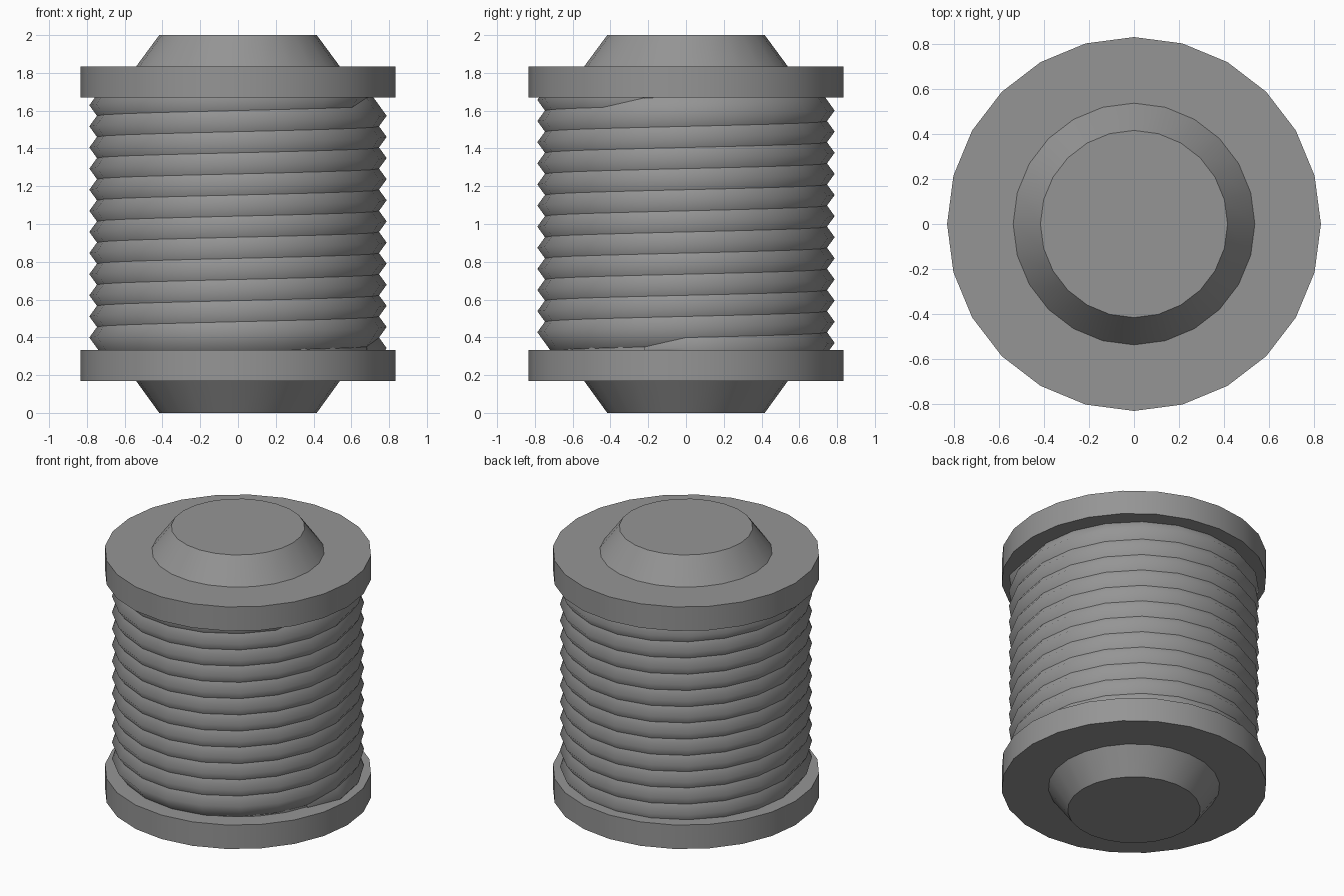
import bpy, bmesh, math

if "Cube" in bpy.data.objects:
    bpy.data.objects.remove(bpy.data.objects["Cube"], do_unlink=True)

grey = bpy.data.materials.new("mid_grey")
grey.use_nodes = True
grey.diffuse_color = (0.3, 0.3, 0.3, 1)
grey.node_tree.nodes["Principled BSDF"].inputs["Base Color"].default_value = (0.3, 0.3, 0.3, 1)


def finish(name, bm, angle):
    bmesh.ops.recalc_face_normals(bm, faces=bm.faces)
    mesh = bpy.data.meshes.new(name)
    bm.to_mesh(mesh)
    bm.free()
    obj = bpy.data.objects.new(name, mesh)
    bpy.context.collection.objects.link(obj)
    mesh.materials.append(grey)
    bpy.ops.object.select_all(action="DESELECT")
    obj.select_set(True)
    bpy.context.view_layer.objects.active = obj
    bpy.ops.object.shade_smooth_by_angle(angle=math.radians(angle))


def drum(name, r_low, r_high, z_low, z_high, sides=24):
    bm = bmesh.new()
    rings = []
    for r, z in ((r_low, z_low), (r_high, z_high)):
        rings.append([bm.verts.new((r * math.cos(math.tau * i / sides),
                                    r * math.sin(math.tau * i / sides), z))
                      for i in range(sides)])
        bm.faces.new(rings[-1])
    for i in range(sides):
        j = (i + 1) % sides
        bm.faces.new((rings[0][i], rings[0][j], rings[1][j], rings[1][i]))
    finish(name, bm, 30)


# End flanges and tapered bosses
drum("bottom_boss", 0.417, 0.54, 0, 0.17)
drum("bottom_flange", 0.833, 0.833, 0.168, 0.333)
drum("top_flange", 0.833, 0.833, 1.67, 1.835)
drum("top_boss", 0.54, 0.417, 1.833, 2)

# Core inside the thread
drum("core", 0.71, 0.71, 0.3, 1.7)

# Helical ridge with overlapping flanks and pinched ends
STEPS, PITCH, START_Z = 20, 0.1118, 0.343
ROOT, CREST, HALF = 0.715, 0.787, 0.1
bm = bmesh.new()
sections = []
last = 12 * STEPS - 1
for i in range(-1, last + 1):
    a = math.tau * i / STEPS
    z = START_Z + PITCH * i / STEPS
    open_up = 0.1 if i in (-1, last) else 1
    profile = ((ROOT, -HALF), (ROOT + (CREST - ROOT) * open_up, 0), (ROOT, HALF))
    sections.append([bm.verts.new((r * math.cos(a), r * math.sin(a), z + dz * open_up))
                     for r, dz in profile])
for s, t in zip(sections, sections[1:]):
    for k in range(3):
        m = (k + 1) % 3
        bm.faces.new((s[k], t[k], t[m], s[m]))
bm.faces.new(sections[0])
bm.faces.new(sections[-1])
finish("thread", bm, 80)
